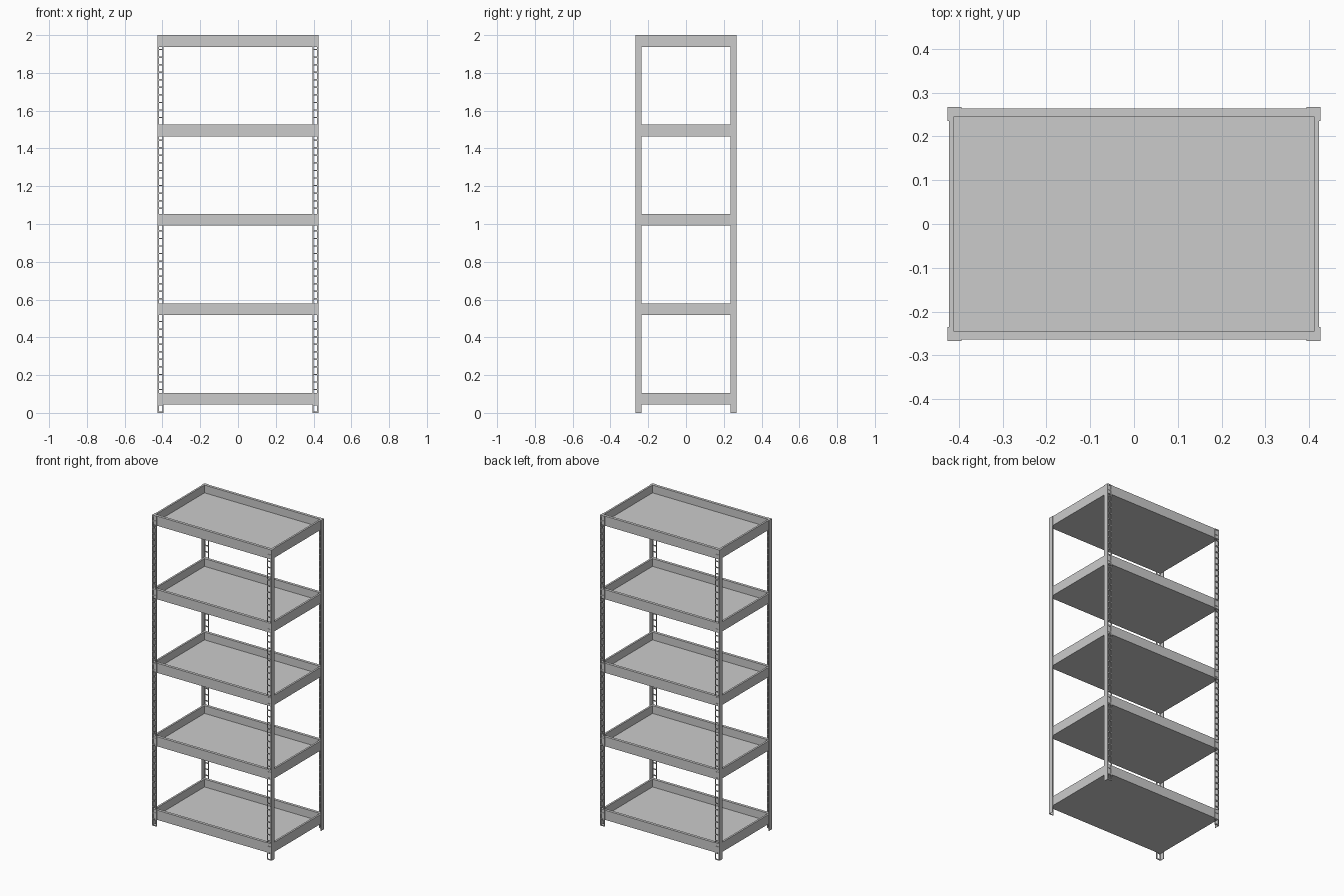
import bpy, bmesh

if "Cube" in bpy.data.objects:
    bpy.data.objects.remove(bpy.data.objects["Cube"])

HX, HY, H = 0.426, 0.267, 2.0     # overall half width, half depth, height
T, FL = 0.003, 0.032              # post sheet thickness, flange width
TRAY_H, FLOOR_T = 0.062, 0.012


def make_object(name, bm):
    mesh = bpy.data.meshes.new(name)
    bm.to_mesh(mesh)
    bm.free()
    ob = bpy.data.objects.new(name, mesh)
    bpy.context.collection.objects.link(ob)
    return ob


def add_ring(bm, x, y, z):
    return [bm.verts.new((sx * x, sy * y, z))
            for sx, sy in ((1, -1), (1, 1), (-1, 1), (-1, -1))]


# Slotted corner posts: folded L sheet with a ladder of holes in the x flange
path = [(HX, -HY + FL), (HX, -HY), (HX - 0.007, -HY),
        (HX - FL + 0.006, -HY), (HX - FL, -HY)]
pitch, rung = 0.04, 0.007
levels = [0.0]
for k in range(int(H / pitch)):
    levels += [k * pitch + rung, (k + 1) * pitch]
levels[-1] = H - rung
levels.append(H)

bm = bmesh.new()
cols = [[bm.verts.new((x, y, z)) for z in levels] for x, y in path]
for i in range(len(path) - 1):
    for j in range(len(levels) - 1):
        if i == 2 and j % 2 == 1:
            continue                      # slot opening
        bm.faces.new((cols[i][j], cols[i][j + 1],
                      cols[i + 1][j + 1], cols[i + 1][j]))
posts = make_object("corner_posts", bm)
sheet = posts.modifiers.new("sheet_thickness", 'SOLIDIFY')
sheet.thickness, sheet.offset, sheet.use_even_offset = T, -1, True
mirror = posts.modifiers.new("four_corners", 'MIRROR')
mirror.use_axis = (True, True, False)
mirror.use_mirror_merge = False

# Tray shelves: outer wall, flat rim, inner wall and recessed floor
ox, oy = HX - T, HY - T
ix, iy = 0.411, 0.246
for n in range(5):
    top = 0.106 + n * (H - 0.106) / 4
    bottom = top - TRAY_H
    bm = bmesh.new()
    rings = [add_ring(bm, ox, oy, bottom), add_ring(bm, ox, oy, top),
             add_ring(bm, ix, iy, top), add_ring(bm, ix, iy, bottom + FLOOR_T)]
    for a, b in zip(rings, rings[1:]):
        for k in range(4):
            m = (k + 1) % 4
            bm.faces.new((a[k], a[m], b[m], b[k]))
    bm.faces.new(rings[0][::-1])
    bm.faces.new(rings[-1])
    bmesh.ops.recalc_face_normals(bm, faces=bm.faces)
    make_object(f"tray_shelf_{n + 1}", bm)
